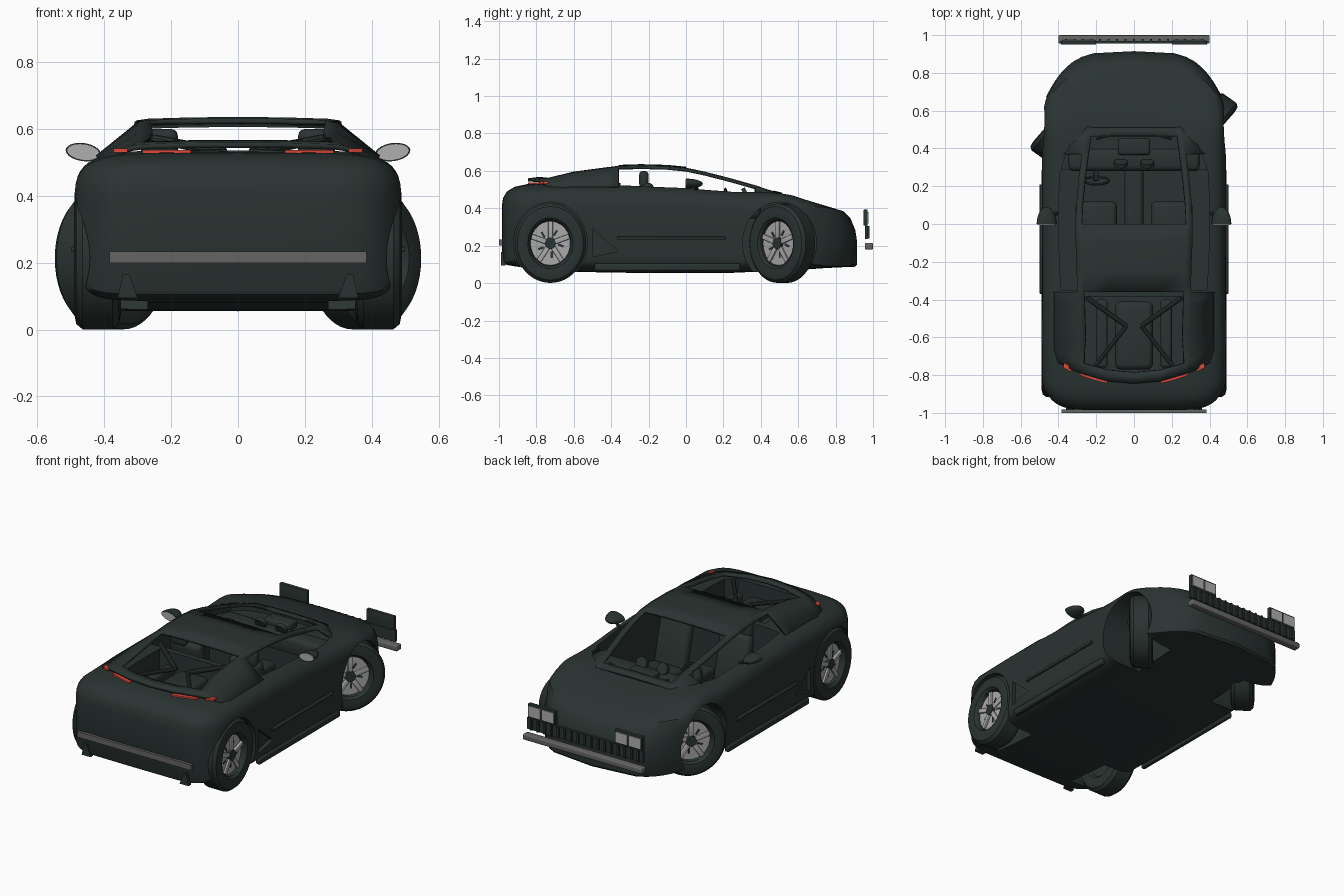
import bpy, bmesh, math
from mathutils import Matrix, Vector

if "Cube" in bpy.data.objects:
    bpy.data.objects.remove(bpy.data.objects["Cube"])


def mat(name, c):
    m = bpy.data.materials.new(name)
    m.diffuse_color = (*c, 1)
    m.use_nodes = True
    m.node_tree.nodes["Principled BSDF"].inputs["Base Color"].default_value = m.diffuse_color
    return m


DARK = mat("dark_green_grey", (0.023, 0.034, 0.032))
RIM = mat("rim_grey", (0.4, 0.4, 0.4))
BAR = mat("bumper_grey", (0.13, 0.13, 0.125))
LENS = mat("lens_grey", (0.42, 0.43, 0.42))
RED = mat("tail_red", (0.75, 0.07, 0.045))


def finish(name, bm, m=DARK, M=None, smooth=35):
    bmesh.ops.recalc_face_normals(bm, faces=bm.faces[:])
    if M is not None:
        bm.transform(M)
        if M.determinant() < 0:
            bmesh.ops.reverse_faces(bm, faces=bm.faces[:])
    me = bpy.data.meshes.new(name)
    bm.to_mesh(me)
    bm.free()
    me.materials.append(m)
    o = bpy.data.objects.new(name, me)
    bpy.context.collection.objects.link(o)
    if smooth:
        shade(o, smooth)
    return o


def activate(o):
    bpy.ops.object.select_all(action='DESELECT')
    o.select_set(True)
    bpy.context.view_layer.objects.active = o


def shade(o, deg):
    activate(o)
    bpy.ops.object.shade_smooth_by_angle(angle=math.radians(deg))


def box(name, c, size, m=DARK, rot=None, bev=0.0, M=None):
    bm = bmesh.new()
    bmesh.ops.create_cube(bm, size=1)
    bm.transform(Matrix.Diagonal((*size, 1)))
    if bev:
        bmesh.ops.bevel(bm, geom=bm.edges[:], offset=bev, segments=3, profile=0.5, affect='EDGES')
    T = Matrix.Translation(c)
    if rot:
        T = T @ Matrix.Rotation(math.radians(rot[1]), 4, rot[0])
    return finish(name, bm, m, (M @ T) if M else T)


def rod(name, p, q, r, m=DARK, M=None, n=10):
    p, q = Vector(p), Vector(q)
    bm = bmesh.new()
    bmesh.ops.create_cone(bm, cap_ends=True, segments=n, radius1=r, radius2=r, depth=(q - p).length)
    T = Matrix.Translation((p + q) / 2) @ (q - p).to_track_quat('Z', 'Y').to_matrix().to_4x4()
    return finish(name, bm, m, (M @ T) if M else T)


def prism(name, pts, a, b, axis='Z', m=DARK, M=None):
    # outline extruded along z (pts are x,y) or along x (pts are y,z)
    bm = bmesh.new()
    put = (lambda p, h: (p[0], p[1], h)) if axis == 'Z' else (lambda p, h: (h, p[0], p[1]))
    lo = [bm.verts.new(put(p, a)) for p in pts]
    hi = [bm.verts.new(put(p, b)) for p in pts]
    bm.faces.new(lo)
    bm.faces.new(hi)
    for i in range(len(pts)):
        j = (i + 1) % len(pts)
        bm.faces.new((lo[i], lo[j], hi[j], hi[i]))
    return finish(name, bm, m, M, smooth=0)


def cut(target, cutter):
    md = target.modifiers.new("cut", 'BOOLEAN')
    md.operation, md.solver, md.object = 'DIFFERENCE', 'EXACT', cutter
    activate(target)
    bpy.ops.object.modifier_apply(modifier=md.name)
    bpy.data.objects.remove(cutter)


# lower body: rounded sections lofted along y, nose and tail bent back at the corners
ST = [(-.985, .47, .12, .41), (-.978, .475, .105, .455), (-.957, .48, .097, .49), (-.915, .486, .09, .515),
      (-.85, .49, .08, .529), (-.6, .49, .06, .537), (-.3, .488, .055, .535), (0, .487, .055, .525),
      (.25, .487, .055, .5), (.36, .487, .06, .486), (.45, .487, .063, .472), (.52, .487, .067, .462),
      (.6, .487, .07, .45), (.67, .487, .075, .433), (.74, .487, .08, .415), (.84, .485, .085, .385),
      (.88, .483, .085, .345), (.905, .48, .088, .285), (.915, .478, .1, .22)]
N = 56
bm = bmesh.new()
rings = []
for y, w, zb, zt in ST:
    ring = []
    for i in range(N):
        t = 2 * math.pi * i / N
        c, s = math.cos(t), math.sin(t)
        p = 2 / 5.5 if s > 0 else 2 / 8
        x = math.copysign(abs(c) ** p, c) if abs(c) > 1e-6 else 0
        sz = math.copysign(abs(s) ** p, s) if abs(s) > 1e-6 else 0
        front = min(1, max(0, (y - .4) / .5)) * .27 * abs(x) ** 4
        back = min(1, max(0, (-y - .75) / .23)) * .1 * abs(x) ** 8
        yy = y - front + back
        z = (zb + zt) / 2 + sz * (zt - zb) / 2
        z += max(0, sz) * (.28 * front + .04 * math.exp(-((yy - .5) / .16) ** 2) * x * x)
        ring.append(bm.verts.new((x * w, yy, z)))
    rings.append(ring)
for a, b in zip(rings, rings[1:]):
    for i in range(N):
        j = (i + 1) % N
        bm.faces.new((a[i], a[j], b[j], b[i]))
for r in (rings[0], rings[-1]):
    bm.faces.new((r[0], r[1], r[N - 1]))
    for i in range(1, N // 2 - 1):
        bm.faces.new((r[i], r[i + 1], r[N - i - 1], r[N - i]))
    bm.faces.new((r[N // 2 - 1], r[N // 2], r[N // 2 + 1]))
body = finish("lower_body", bm, smooth=0)

# cabin, engine bay, wheel wells and side intakes cut out of the body
deep = [(.39, .285), (.4, .1), (.395, -.2), (.385, -.35)]
cowl = [(.15, .495), (.25, .475), (.34, .42), (.385, .3), (.385, .2)]
cut(body, prism("cabin_cutter", deep + [(-x, y) for x, y in reversed(deep)], .13, .8))
cut(body, prism("cowl_cutter", cowl + [(-x, y) for x, y in reversed(cowl)], .44, .8))
cut(body, prism("engine_cutter", [(.26, -.385), (.26, -.74), (.2, -.785), (-.2, -.785), (-.26, -.74), (-.26, -.385)], .2, .8))
for s in (1, -1):
    for yc in (-.725, .5):
        well = [(yc + .197 * math.cos(k * math.pi / 20), .214 + .219 * math.sin(k * math.pi / 20)) for k in range(40)]
        cut(body, prism("well_cutter", well, s * .27, s * .7, 'X'))
    cut(body, prism("intake_cutter", [(-.5, .29), (-.36, .17), (-.5, .14)], s * .465, s * .6, 'X'))
shade(body, 32)

# greenhouse: roof, pillars and rear buttresses, with the openings left out
ROWS = [(.51, .25, .466, .27, .455), (.465, .262, .478, .33, .462), (.37, .275, .51, .385, .475),
        (.24, .292, .547, .41, .49), (.1, .305, .583, .415, .5), (0, .31, .604, .418, .507),
        (-.1, .308, .614, .42, .51), (-.24, .303, .618, .42, .515), (-.36, .298, .614, .42, .515),
        (-.42, .295, .607, .42, .515), (-.6, .29, .583, .42, .515), (-.785, .3, .55, .42, .51),
        (-.845, .32, .542, .4, .515)]


def tail(x):
    return .11 * (x / .4) ** 2


bm = bmesh.new()
grid = []
for y, xt, zt, xb, zb in ROWS:
    h = [(xb, zb), (xt, zt), (xt - .035, zt + .005), (xt * .45, zt + .009), (0, zt + .01)]
    h += [(-x, z) for x, z in reversed(h[:-1])]
    grid.append([bm.verts.new((x, y + (tail(x) if y < -.7 else 0), z)) for x, z in h])
for a, b in zip(grid, grid[1:]):
    ym = (a[4].co.y + b[4].co.y) / 2
    for k in range(8):
        if k in (0, 7):
            keep = ym > .4 or ym < -.38
        elif k in (1, 6):
            keep = True
        else:
            keep = ym > .47 or -.37 < ym < 0 or ym < -.78
        if keep:
            bm.faces.new((a[k], a[k + 1], b[k + 1], b[k]))
bmesh.ops.delete(bm, geom=[v for v in bm.verts if not v.link_faces], context='VERTS')
roof = finish("roof_and_pillars", bm)
md = roof.modifiers.new("thickness", 'SOLIDIFY')
md.thickness, md.offset = .016, 0


# wheels: lathed tyre, grey disc with spokes, front pair steered
def wheel(name, side, x, y, steer):
    M = (Matrix.Translation((side * x, y, .213)) @ Matrix.Diagonal((1, .9, 1, 1))
         @ Matrix.Rotation(math.radians(-steer), 4, 'Z') @ Matrix.Diagonal((side, 1, 1, 1)))
    prof = [(-.05, .12), (-.066, .135), (-.07, .165), (-.064, .196), (-.045, .212),
            (.045, .212), (.064, .196), (.07, .165), (.066, .135), (.052, .122), (.02, .118)]
    bm = bmesh.new()
    n = 48
    rs = [[bm.verts.new((px, r * math.cos(2 * math.pi * k / n), r * math.sin(2 * math.pi * k / n)))
           for k in range(n)] for px, r in prof]
    for a, b in zip(rs, rs[1:]):
        for k in range(n):
            bm.faces.new((a[k], a[(k + 1) % n], b[(k + 1) % n], b[k]))
    bm.faces.new(rs[0])
    bm.faces.new(rs[-1])
    finish(name + "_tyre", bm, DARK, M)
    rod(name + "_disc", (.02, 0, 0), (.034, 0, 0), .118, RIM, M, 40)
    rod(name + "_hub", (.03, 0, 0), (.054, 0, 0), .032, DARK, M, 20)
    for k in range(5):
        R = M @ Matrix.Rotation(k * math.tau / 5, 4, 'X')
        box(name + "_spoke", (.044, 0, .073), (.014, .028, .09), RIM, None, .004, R)
        box(name + "_gap", (.034, .03, .055), (.004, .012, .035), DARK, ('X', -36), 0, R)


for s, tag in ((1, "right"), (-1, "left")):
    wheel("front_wheel_" + tag, s, .377, .515, 38)
    wheel("rear_wheel_" + tag, s, .42, -.725, 0)
    X = Matrix.Diagonal((s, 1, 1, 1))
    # door mirror with glass on its rear face
    bm = bmesh.new()
    bmesh.ops.create_uvsphere(bm, u_segments=24, v_segments=14, radius=1)
    for v in bm.verts:
        v.co.y = max(v.co.y, 0)
    bmesh.ops.remove_doubles(bm, verts=bm.verts[:], dist=1e-5)
    P = Matrix.Translation((.463, 0, .531)) @ Matrix.Rotation(math.radians(-8), 4, 'Y')
    finish("mirror_shell_" + tag, bm, DARK, X @ P @ Matrix.Diagonal((.053, .09, .027, 1)))
    rod("mirror_glass_" + tag, (0, -.004, 0), (0, .002, 0), 1, LENS, X @ P @ Matrix.Diagonal((.048, 1, .023, 1)), 24)
    rod("mirror_arm_" + tag, (.4, .06, .5), (.45, .04, .52), .009, DARK, X)
    # side trim and sill
    box("side_trim_" + tag, (.49, -.08, .24), (.02, .58, .016), DARK, None, .004, X)
    box("sill_" + tag, (.475, -.1, .085), (.03, .78, .04), DARK, None, .01, X)
    # tail lights: slim curved strips under the tail lip
    for nm, x0, x1, z0, z1 in (("inner", .14, .285, .523, .538), ("outer", .33, .372, .53, .542)):
        xs = [x0 + (x1 - x0) * k / 6 for k in range(7)]
        strip = [(x, -.857 + tail(x)) for x in xs] + [(x, -.83 + tail(x)) for x in reversed(xs)]
        prism(nm + "_tail_light_" + tag, strip, z0, z1, 'Z', RED, X)
    # rear fins
    prism("rear_fin_" + tag, [(.3, .095), (.36, .095), (.345, .165), (.325, .165)], 0, .025, 'Z', DARK,
          X @ Matrix.Translation((0, -.965, 0)) @ Matrix.Rotation(math.pi / 2, 4, 'X'))
    # front light pods, two lenses each
    box("light_pod_" + tag, (.293, .96, .35), (.185, .022, .085), DARK, None, .003, X)
    for xl in (.248, .338):
        box("front_lens_" + tag, (xl, .973, .35), (.078, .006, .062), LENS, None, 0, X)
    # seats
    box("seat_base_" + tag, (.2, .0, .22), (.22, .24, .11), DARK, None, .03, X)
    box("seat_back_" + tag, (.2, -.17, .36), (.21, .07, .36), DARK, ('X', 14), .03, X)
    box("headrest_" + tag, (.235, -.225, .555), (.11, .05, .09), DARK, None, .02, X)
    # engine bay braces and wiper
    rod("brace_" + tag, (.25, -.39, .57), (.04, -.54, .53), .014, DARK, X)
    rod("rear_brace_" + tag, (.04, -.54, .53), (.22, -.77, .52), .012, DARK, X)
    box("engine_side_" + tag, (.17, -.58, .35), (.06, .36, .24), DARK, None, .015, X)
    rod("wiper_" + tag, (.02, .5, .475), (.2, .45, .49), .007, DARK, X)
    rod("dash_vent_" + tag, (.07, .31, .47), (.07, .33, .48), .035, DARK, X, 20)

# interior: dashboard, console, steering wheel, engine
box("dashboard", (0, .34, .40), (.7, .12, .11), DARK, None, .03)
box("dash_top", (0, .41, .46), (.17, .09, .05), DARK, None, .015)
box("console", (0, .06, .2), (.1, .56, .16), DARK, None, .025)
box("engine_block", (0, -.59, .34), (.2, .36, .26), DARK, None, .03)
ring = [(math.cos(a * math.tau / 24), math.sin(a * math.tau / 24)) for a in range(24)]
for k in range(24):
    p, q = ring[k], ring[(k + 1) % 24]
    rod("steering_wheel", (-.2 + .065 * p[0], .23 - .02 * p[1], .44 + .062 * p[1]),
        (-.2 + .065 * q[0], .23 - .02 * q[1], .44 + .062 * q[1]), .008, n=6)
rod("steering_column", (-.2, .23, .44), (-.2, .34, .41), .014)

# front grille with slats, lower bumper bar
box("grille_plate", (0, .963, .272), (.78, .014, .07))
for k in range(17):
    box("grille_slat", (-.36 + .045 * k, .974, .272), (.012, .012, .068))
box("front_bar", (0, .978, .197), (.8, .044, .034), BAR, None, .006)

# rear bar
box("rear_bar", (0, -.991, .217), (.77, .018, .034), BAR)
